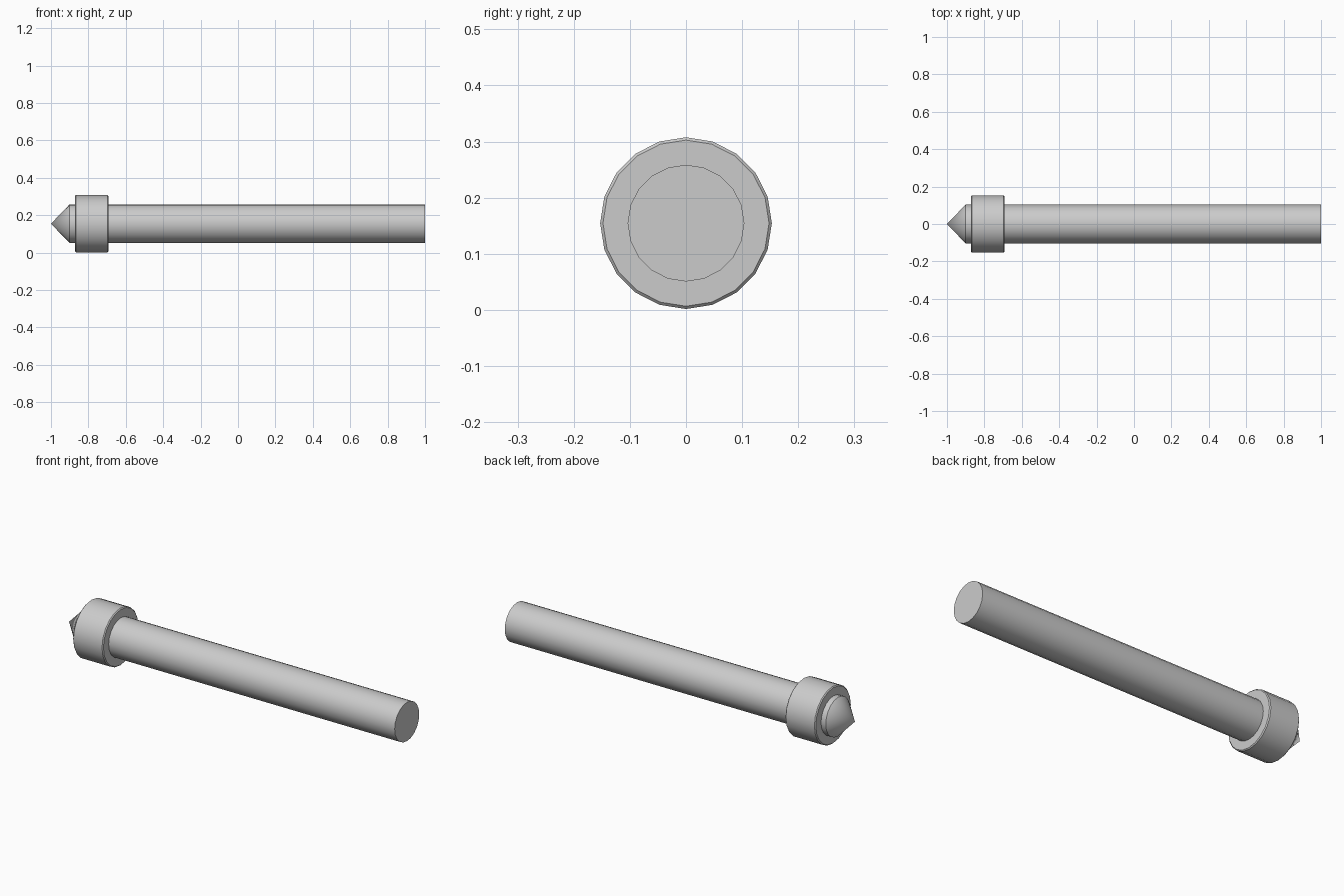
import bpy, bmesh
from math import sin, cos, tau, radians

if "Cube" in bpy.data.objects:
    bpy.data.objects.remove(bpy.data.objects["Cube"])

AXIS_Z = 0.1545
SIDES = 20


def lathe(name, profile):
    """Revolve (x, radius) points around the long axis; close both ends."""
    bm = bmesh.new()
    rings = []
    for x, r in profile:
        if r == 0:
            rings.append([bm.verts.new((x, 0, 0))] * SIDES)
        else:
            rings.append([bm.verts.new((x, r * cos(tau * i / SIDES), r * sin(tau * i / SIDES)))
                          for i in range(SIDES)])
    for a, b in zip(rings, rings[1:]):
        for i in range(SIDES):
            j = (i + 1) % SIDES
            bm.faces.new(list(dict.fromkeys((a[i], a[j], b[j], b[i]))))
    for ring in (rings[0], rings[-1]):
        if len(set(ring)) > 1:
            bm.faces.new(ring)
    bmesh.ops.recalc_face_normals(bm, faces=bm.faces)
    mesh = bpy.data.meshes.new(name)
    bm.to_mesh(mesh)
    bm.free()
    obj = bpy.data.objects.new(name, mesh)
    obj.location.z = AXIS_Z
    bpy.context.collection.objects.link(obj)
    bpy.ops.object.select_all(action='DESELECT')
    obj.select_set(True)
    bpy.context.view_layer.objects.active = obj
    bpy.ops.object.shade_smooth_by_angle(angle=radians(30))
    return obj


# Straight rod with a conical point
lathe("pointed_shaft", [(-1, 0), (-0.9, 0.104), (1, 0.104)])

# Wide collar near the point, with slightly eased edges
x0, x1, r, b = -0.872, -0.693, 0.153, 0.005
lathe("collar", [(x0, r - b), (x0 + b, r), (x1 - b, r), (x1, r - b)])
